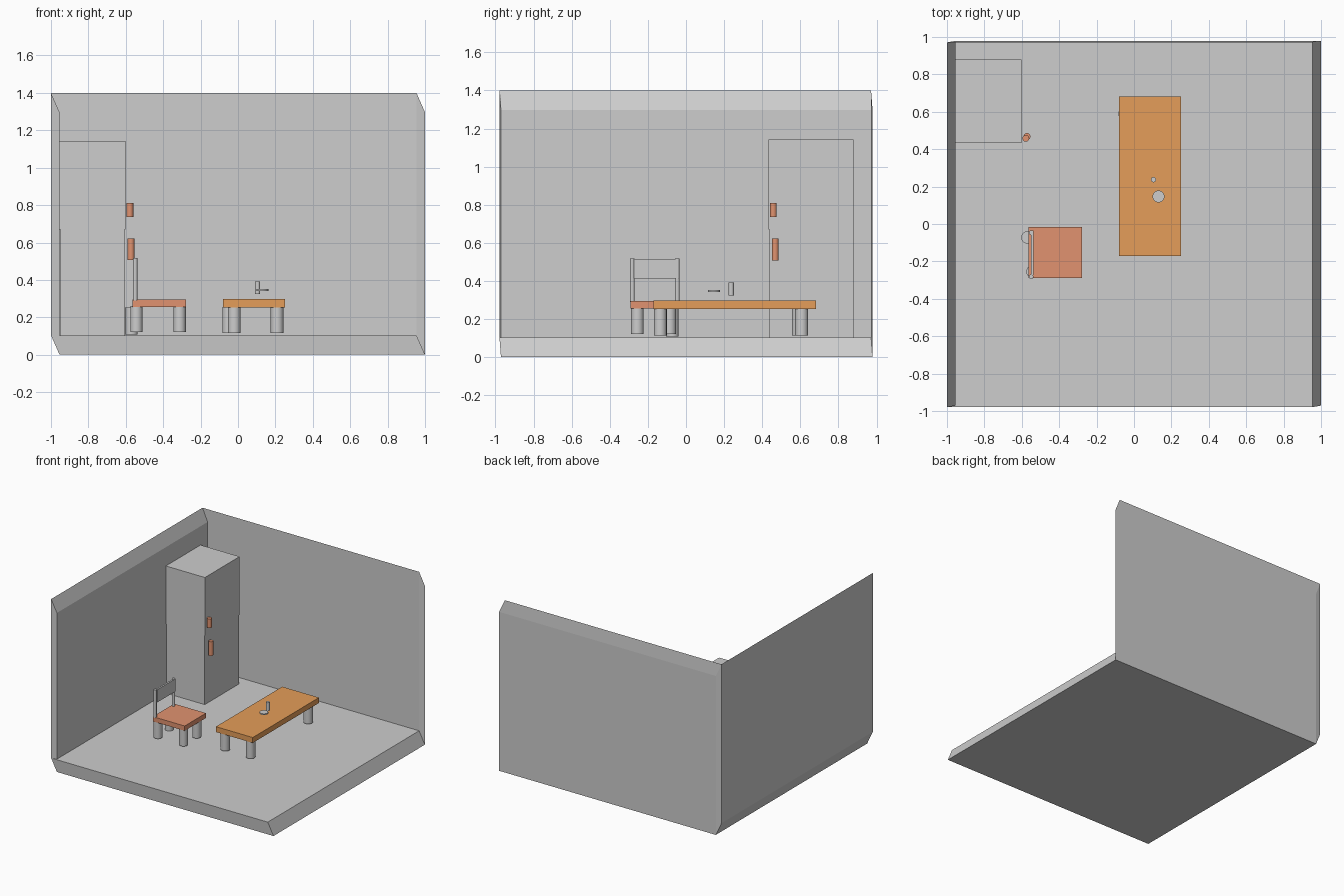
import bpy, bmesh, math
from mathutils import Vector

if "Cube" in bpy.data.objects:
    bpy.data.objects.remove(bpy.data.objects["Cube"])


def material(name, r, g, b):
    m = bpy.data.materials.new(name)
    m.diffuse_color = (r, g, b, 1)
    m.use_nodes = True
    m.node_tree.nodes["Principled BSDF"].inputs["Base Color"].default_value = m.diffuse_color
    return m


GREY = material("grey", 0.61, 0.61, 0.61)
ORANGE = material("table orange", 0.78, 0.34, 0.10)
TERRACOTTA = material("terracotta", 0.75, 0.29, 0.16)


def finish(bm, name, mat):
    bmesh.ops.recalc_face_normals(bm, faces=bm.faces)
    me = bpy.data.meshes.new(name)
    bm.to_mesh(me)
    bm.free()
    me.materials.append(mat)
    ob = bpy.data.objects.new(name, me)
    bpy.context.collection.objects.link(ob)
    return ob


def slab(name, origin, u, v, w, mat=GREY):
    """Sheared box spanned by three edge vectors."""
    o, u, v, w = map(Vector, (origin, u, v, w))
    bm = bmesh.new()
    base = bm.faces.new([bm.verts.new(p) for p in (o, o + u, o + u + v, o + v)])
    top = bmesh.ops.extrude_face_region(bm, geom=[base], use_keep_orig=True)
    verts = [e for e in top["geom"] if isinstance(e, bmesh.types.BMVert)]
    bmesh.ops.translate(bm, verts=verts, vec=w)
    return finish(bm, name, mat)


def box(name, x0, x1, y0, y1, z0, z1, mat=GREY):
    return slab(name, (x0, y0, z0), (x1 - x0, 0, 0), (0, y1 - y0, 0), (0, 0, z1 - z0), mat)


def cylinder(name, x, y, r, z0, z1, mat=GREY):
    bm = bmesh.new()
    bmesh.ops.create_cone(bm, cap_ends=True, segments=32, radius1=r, radius2=r, depth=z1 - z0)
    bmesh.ops.translate(bm, verts=bm.verts, vec=(x, y, (z0 + z1) / 2))
    ob = finish(bm, name, mat)
    bpy.ops.object.select_all(action='DESELECT')
    ob.select_set(True)
    bpy.context.view_layer.objects.active = ob
    bpy.ops.object.shade_smooth_by_angle(angle=math.radians(35))
    return ob


# Room: floor and two walls, all thickened along one slanted direction
SHEAR = (-0.046, -0.008, 0.104)
X0, Y0, Y1, H = -0.954, -0.971, 0.979, 1.296
along_x, along_y, up = (1 - X0, 0, 0), (0, Y1 - Y0, 0), (0, 0, H)
slab("floor", (X0, Y0, 0), along_x, along_y, SHEAR)
slab("left_wall", (X0, Y0, 0), along_y, up, SHEAR)
slab("back_wall", (X0, Y1, 0), along_x, up, SHEAR)

# Fridge: lower and upper compartments with handles
box("fridge_lower", -0.95, -0.606, 0.437, 0.88, 0.10, 0.67)
box("fridge_upper", -0.957, -0.602, 0.433, 0.88, 0.67, 1.143)
cylinder("upper_handle", -0.578, 0.458, 0.018, 0.737, 0.81, TERRACOTTA)
cylinder("lower_handle", -0.572, 0.468, 0.018, 0.507, 0.622, TERRACOTTA)

# Chair
box("seat", -0.565, -0.278, -0.29, -0.015, 0.256, 0.295, TERRACOTTA)
for x, y, z0, z1 in ((-0.57, -0.072, 0.108, 0.252), (-0.543, -0.255, 0.122, 0.26),
                     (-0.312, -0.255, 0.122, 0.26), (-0.312, -0.085, 0.122, 0.26)):
    cylinder("chair_leg", x, y, 0.033, z0, z1)
for y in (-0.282, -0.046):
    cylinder("backrest_post", -0.55, y, 0.012, 0.29, 0.518)
box("backrest_panel", -0.551, -0.537, -0.272, -0.036, 0.412, 0.515)

# Table
box("tabletop", -0.08, 0.252, -0.17, 0.683, 0.253, 0.297, ORANGE)
for x, y in ((-0.02, -0.135), (0.209, -0.135), (0.209, 0.607), (-0.05, 0.59)):
    cylinder("table_leg", x, y, 0.034, 0.115, 0.256)

# Plate and cup hovering just above the tabletop
cylinder("plate", 0.131, 0.147, 0.032, 0.342, 0.352)
cylinder("cup", 0.104, 0.237, 0.014, 0.325, 0.392)
